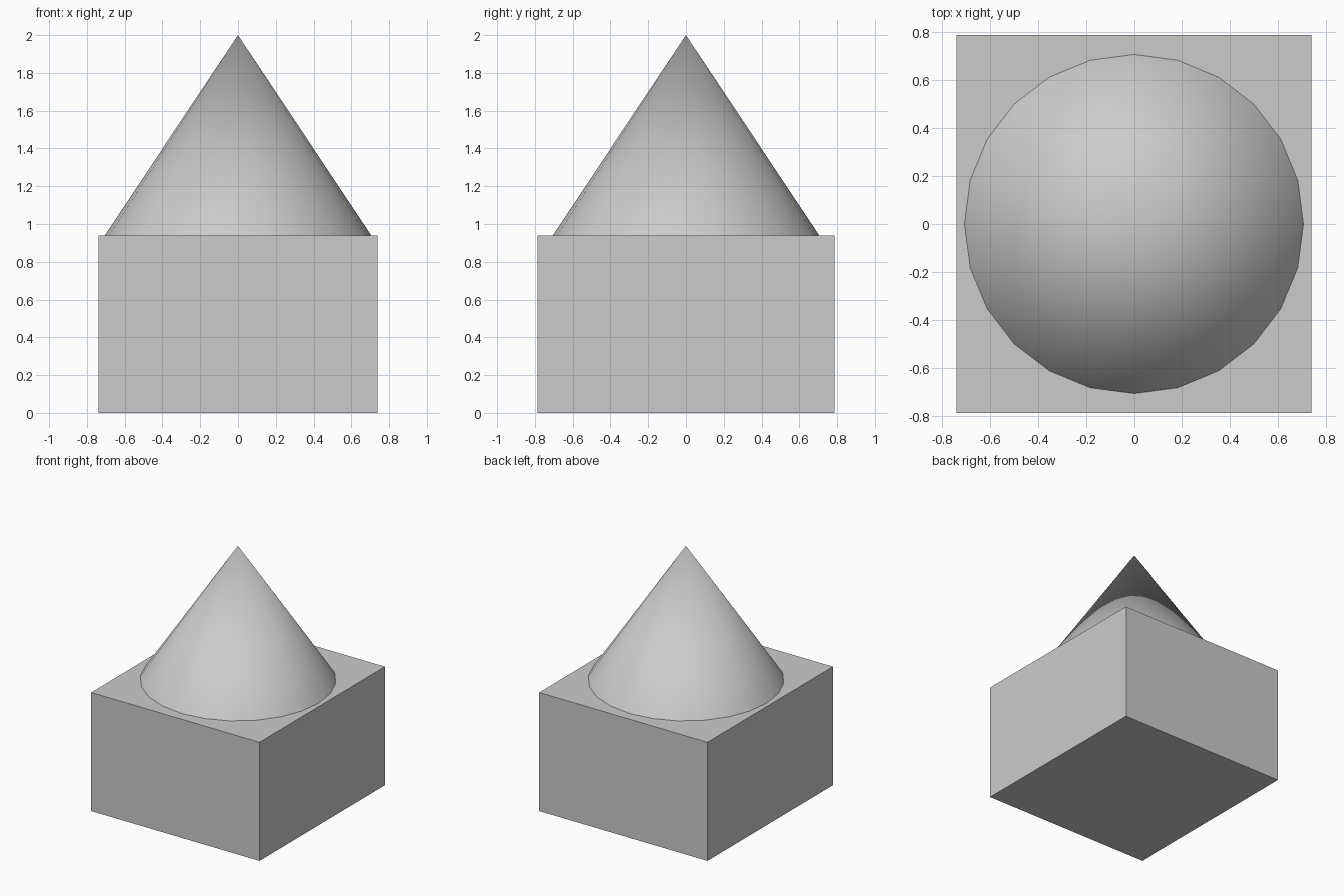
import bpy

if "Cube" in bpy.data.objects:
    bpy.data.objects.remove(bpy.data.objects["Cube"])

WIDTH, DEPTH, WALL_H = 1.477, 1.57, 0.94
ROOF_R, TOTAL_H = 0.705, 2.0

# Block base
bpy.ops.mesh.primitive_cube_add(size=1, location=(0, 0, WALL_H / 2))
base = bpy.context.object
base.name = "block_base"
base.scale = (WIDTH, DEPTH, WALL_H)
bpy.ops.object.transform_apply(location=False, rotation=False, scale=True)

# Cone roof, 24 sides, smooth with a sharp rim
roof_h = TOTAL_H - WALL_H
bpy.ops.mesh.primitive_cone_add(vertices=24, radius1=ROOF_R, radius2=0, depth=roof_h,
                                location=(0, 0, WALL_H + roof_h / 2))
roof = bpy.context.object
roof.name = "cone_roof"
bpy.ops.object.shade_smooth_by_angle()
